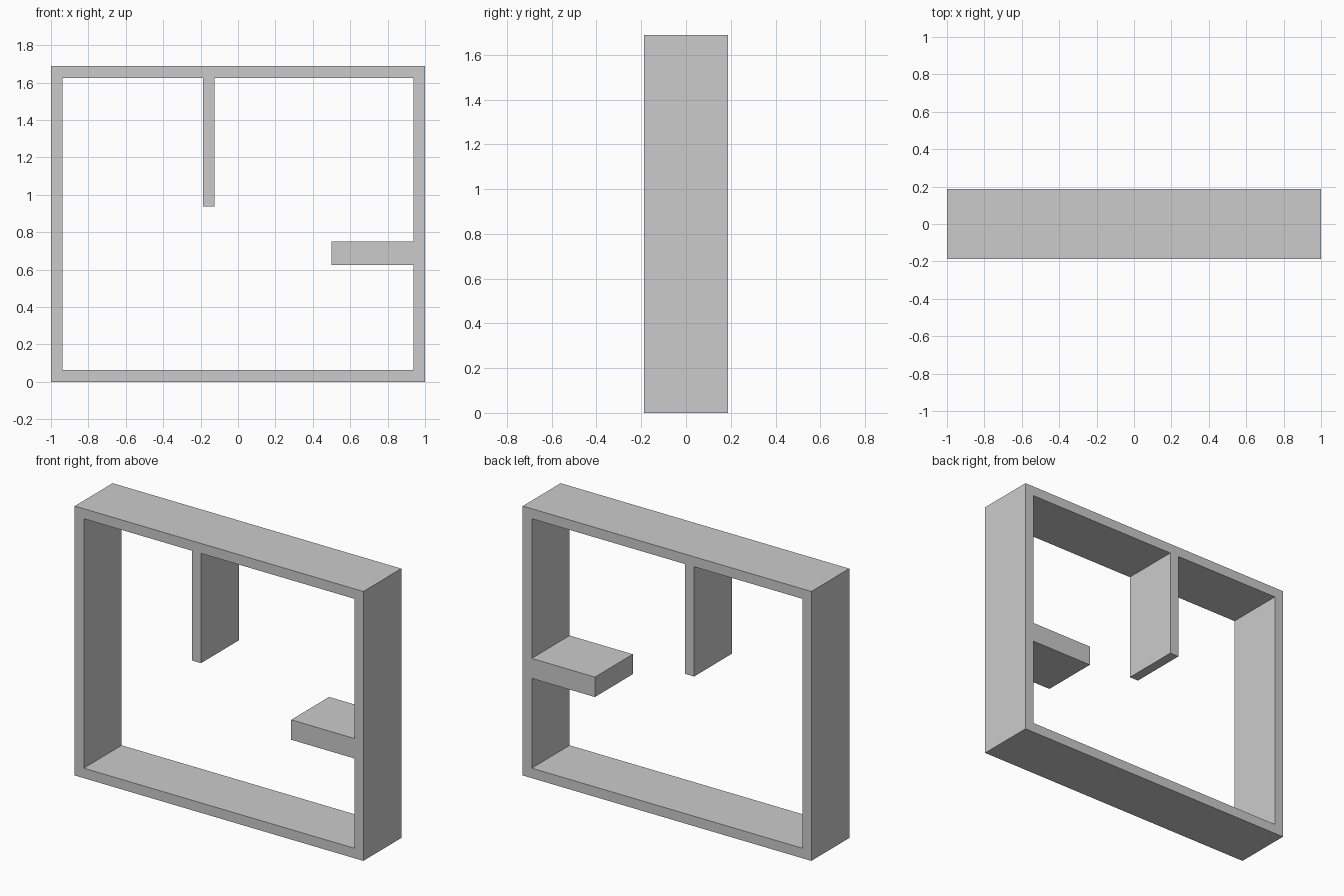
import bpy
from math import radians

if "Cube" in bpy.data.objects:
    bpy.data.objects.remove(bpy.data.objects["Cube"])

U = 1 / 16          # wall thickness, also the design grid
W, H, DEPTH = 1.0, 27 * U, 6 * U

# Outer outline of the frame, drawn as x, z
outer = [(-W, 0), (W, 0), (W, H), (-W, H)]

# Opening outline: includes the side shelf and the hanging divider
l, r, b, t = -W + U, W - U, U, H - U
inner = [
    (l, b), (r, b),
    (r, 10 * U), (8 * U, 10 * U), (8 * U, 12 * U), (r, 12 * U),       # side shelf
    (r, t),
    (-2 * U, t), (-2 * U, 15 * U), (-3 * U, 15 * U), (-3 * U, t),     # hanging divider
    (l, t),
]

# Filled profile extruded through the depth
curve = bpy.data.curves.new("frame_with_shelf_and_divider", "CURVE")
curve.dimensions = "2D"
curve.fill_mode = "BOTH"
curve.extrude = DEPTH / 2
for outline in (outer, inner):
    spline = curve.splines.new("POLY")
    spline.points.add(len(outline) - 1)
    for point, (x, z) in zip(spline.points, outline):
        point.co = (x, z, 0, 1)
    spline.use_cyclic_u = True

frame = bpy.data.objects.new("frame_with_shelf_and_divider", curve)
bpy.context.collection.objects.link(frame)
frame.rotation_euler.x = radians(90)

# Turn the profile into a flat-shaded mesh
bpy.context.view_layer.objects.active = frame
frame.select_set(True)
bpy.ops.object.convert(target="MESH")
bpy.ops.object.shade_flat()
